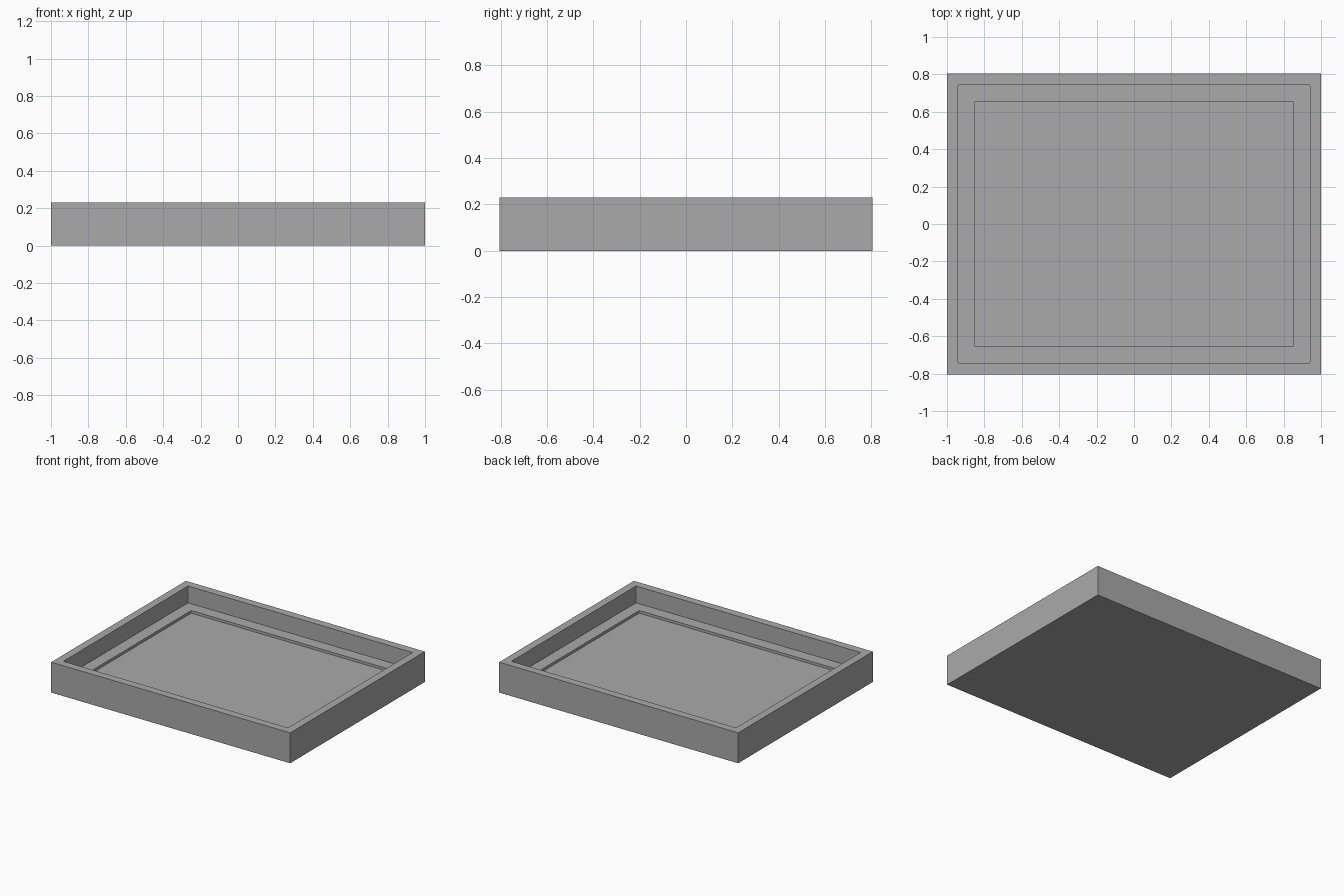
import bpy
import bmesh

cube = bpy.data.objects.get("Cube")
if cube:
    bpy.data.objects.remove(cube, do_unlink=True)

WIDTH, DEPTH, HEIGHT = 2.0, 1.61, 0.23
RIM, WALL_DROP = 0.06, 0.127
LEDGE, FLOOR_DROP = 0.09, 0.02

# Plain grey
grey = bpy.data.materials.new("plain_grey")
grey.use_nodes = True
colour = (0.4, 0.4, 0.4, 1.0)
grey.diffuse_color = colour
grey.node_tree.nodes["Principled BSDF"].inputs["Base Color"].default_value = colour


def sink(bm, face, border, drop):
    """Inset a face, then push it down; returns the lowered face."""
    bmesh.ops.inset_region(bm, faces=[face], thickness=border, use_even_offset=True)
    result = bmesh.ops.extrude_discrete_faces(bm, faces=[face])
    floor = result["faces"][0]
    bmesh.ops.translate(bm, verts=floor.verts, vec=(0, 0, -drop))
    return floor


# Solid tray block
bm = bmesh.new()
bmesh.ops.create_cube(bm, size=1)
bmesh.ops.scale(bm, verts=bm.verts, vec=(WIDTH, DEPTH, HEIGHT))
bmesh.ops.translate(bm, verts=bm.verts, vec=(0, 0, HEIGHT / 2))
top = max(bm.faces, key=lambda f: f.calc_center_median().z)

# Deep well with a ledge, then the shallow recessed floor
ledge = sink(bm, top, RIM, WALL_DROP)
sink(bm, ledge, LEDGE, FLOOR_DROP)

# Tiny rounding on the inner corners of the deep well
corners = [e for e in bm.edges
           if abs(e.calc_length() - WALL_DROP) < 0.001
           and abs(e.verts[0].co.z - e.verts[1].co.z) > 0.1]
bmesh.ops.bevel(bm, geom=corners, offset=0.006, segments=2, profile=0.5, affect='EDGES')
bmesh.ops.recalc_face_normals(bm, faces=bm.faces)

mesh = bpy.data.meshes.new("tray")
bm.to_mesh(mesh)
bm.free()
mesh.materials.append(grey)
tray = bpy.data.objects.new("tray", mesh)
bpy.context.collection.objects.link(tray)
